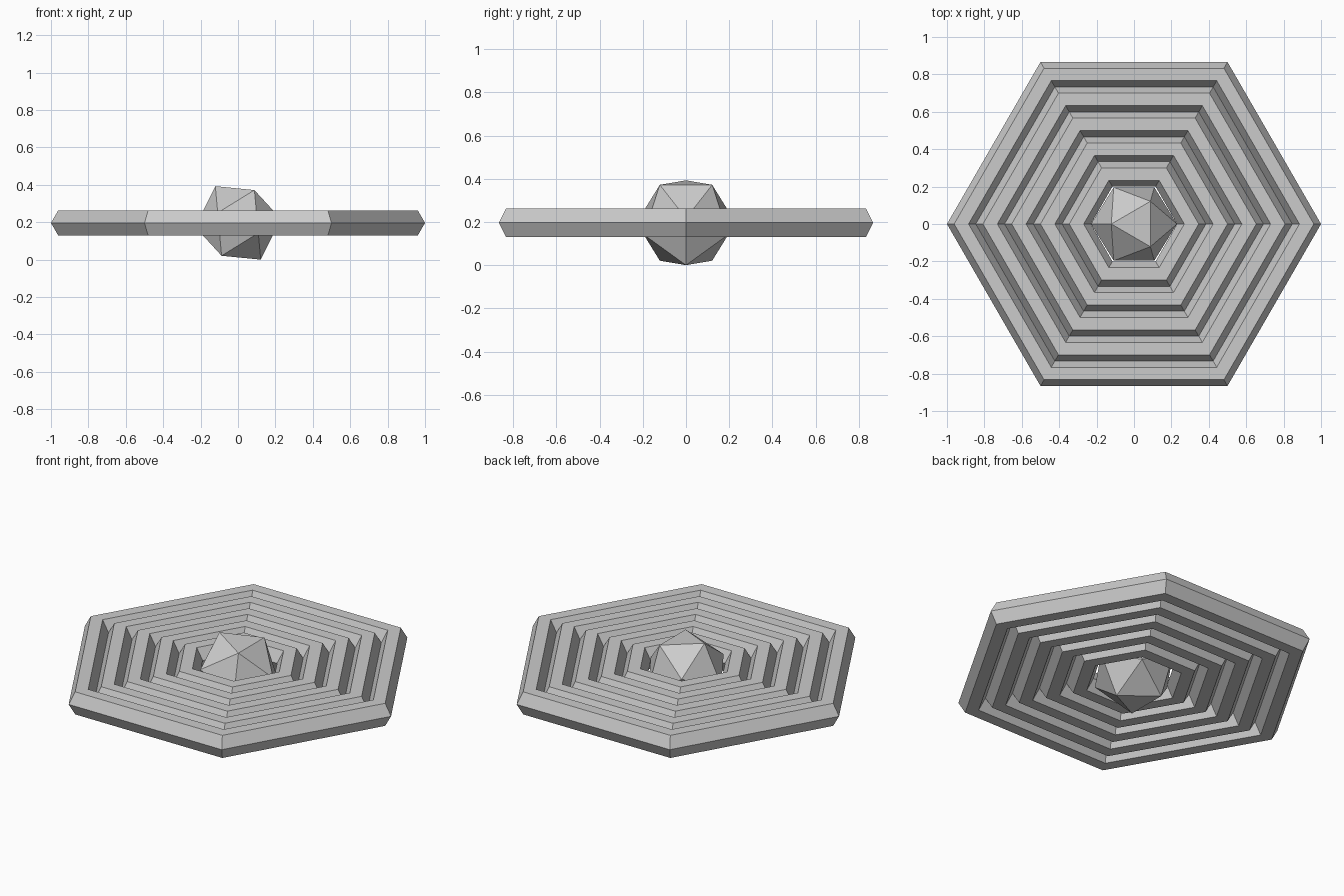
import bpy
import bmesh
from math import cos, sin, pi, radians
from mathutils import Matrix

cube = bpy.data.objects.get("Cube")
if cube:
    bpy.data.objects.remove(cube, do_unlink=True)

UNIT = 1 / 13                    # tube radius; five touching rings reach x = 1
CORE_RADIUS = 3 * UNIT
TILT = radians(31.72)
CENTRE_Z = CORE_RADIUS * cos(TILT)

grey = bpy.data.materials.new("plain grey")
grey.use_nodes = True
colour = (0.6, 0.6, 0.6, 1)
grey.diffuse_color = colour
grey.node_tree.nodes["Principled BSDF"].inputs["Base Color"].default_value = colour


def add_object(name, bm):
    bmesh.ops.recalc_face_normals(bm, faces=bm.faces)
    mesh = bpy.data.meshes.new(name)
    bm.to_mesh(mesh)
    bm.free()
    mesh.materials.append(grey)
    obj = bpy.data.objects.new(name, mesh)
    obj.location.z = CENTRE_Z
    bpy.context.collection.objects.link(obj)
    return obj


def hex_ring(name, major, minor, sides=6):
    """Six-sided ring with a six-sided tube."""
    bm = bmesh.new()
    step = 2 * pi / sides
    loops = []
    for i in range(sides):
        a = i * step
        loop = []
        for j in range(sides):
            r = major + minor * cos(j * step)
            loop.append(bm.verts.new((r * cos(a), r * sin(a), minor * sin(j * step))))
        loops.append(loop)
    for i in range(sides):
        here, there = loops[i], loops[(i + 1) % sides]
        for j in range(sides):
            k = (j + 1) % sides
            bm.faces.new((here[j], there[j], there[k], here[k]))
    return add_object(name, bm)


# Concentric rings, each touching the next
for n in range(5):
    hex_ring(f"ring_{n + 1}", (4 + 2 * n) * UNIT, UNIT)

# Tilted twenty-sided core
bm = bmesh.new()
bmesh.ops.create_icosphere(bm, subdivisions=1, radius=CORE_RADIUS)
turn = Matrix.Rotation(pi, 4, "Z") @ Matrix.Rotation(TILT, 4, "Y")
bmesh.ops.transform(bm, matrix=turn, verts=bm.verts)
add_object("core", bm)
